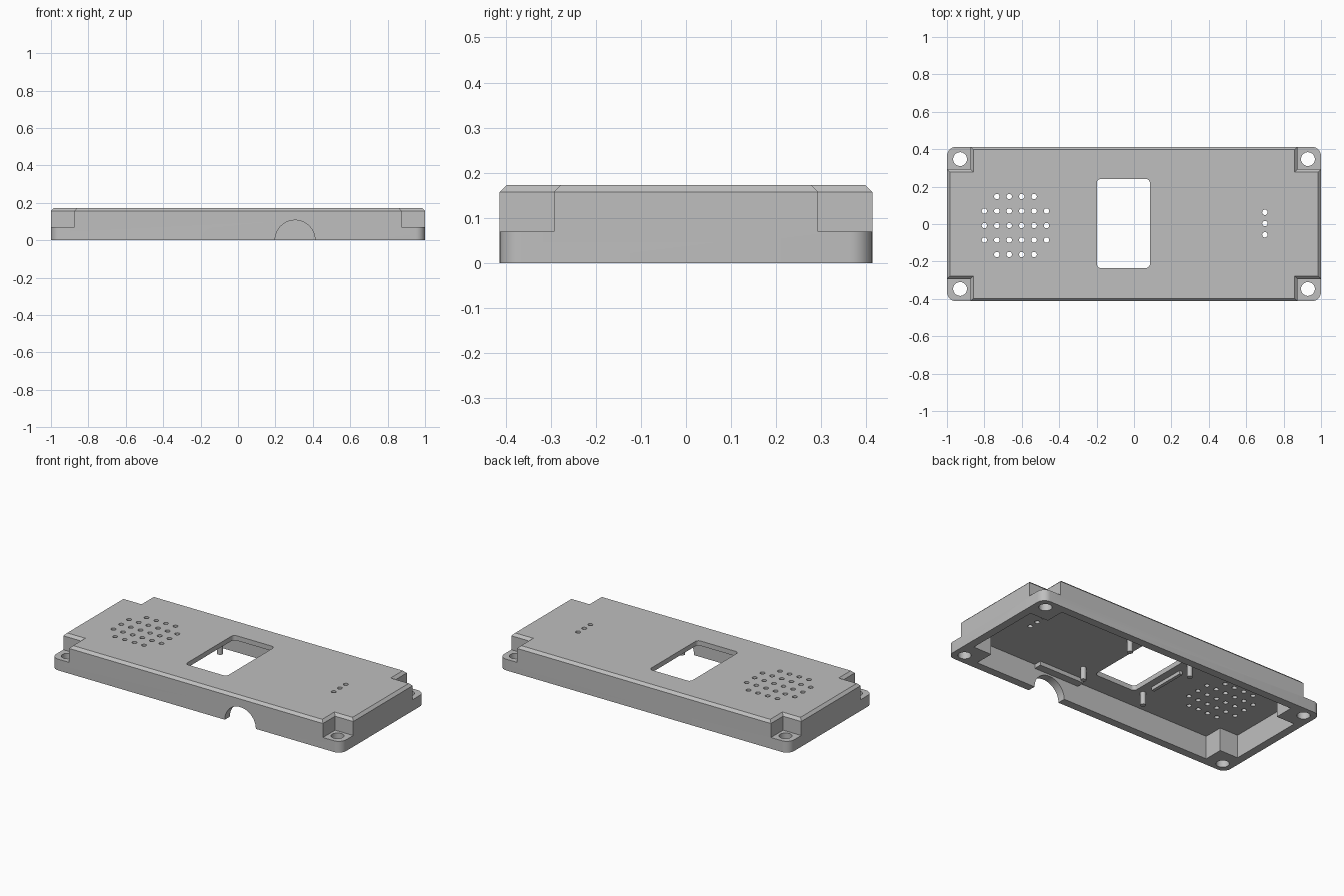
import bpy, bmesh
from math import cos, sin, pi, radians
from mathutils import Matrix

if "Cube" in bpy.data.objects:
    bpy.data.objects.remove(bpy.data.objects["Cube"])

HX, HY, TOP, CEIL, WALL = 1.0, 0.413, 0.173, 0.143, 0.05
NX, NY, LEDGE, CHAMFER = 0.875, 0.293, 0.07, 0.016

grey = bpy.data.materials.new("plain grey")
grey.use_nodes = True
colour = (0.52, 0.52, 0.52, 1)
grey.diffuse_color = colour
grey.node_tree.nodes["Principled BSDF"].inputs["Base Color"].default_value = colour


def rounded(hx, hy, r, cx=0, cy=0, n=8):
    """Outline of a rounded rectangle."""
    pts = []
    for k, (sx, sy) in enumerate([(1, 1), (-1, 1), (-1, -1), (1, -1)]):
        for i in range(n + 1):
            a = (k + i / n) * pi / 2
            pts.append((cx + sx * (hx - r) + r * cos(a), cy + sy * (hy - r) + r * sin(a)))
    return pts


def rect(x0, x1, y0, y1):
    return [(x0, y0), (x1, y0), (x1, y1), (x0, y1)]


def circle(x, y, r, n=20):
    return [(x + r * cos(2 * pi * i / n), y + r * sin(2 * pi * i / n)) for i in range(n)]


def loft(bm, *rings):
    """Closed solid through matching outlines, each given as (outline, z)."""
    loops = [[bm.verts.new((x, y, z)) for x, y in pts] for pts, z in rings]
    n = len(loops[0])
    for low, high in zip(loops, loops[1:]):
        for i in range(n):
            j = (i + 1) % n
            bm.faces.new((low[i], low[j], high[j], high[i]))
    bm.faces.new(loops[0][::-1])
    bm.faces.new(loops[-1])


def finish(bm, name):
    bmesh.ops.recalc_face_normals(bm, faces=bm.faces)
    mesh = bpy.data.meshes.new(name)
    bm.to_mesh(mesh)
    bm.free()
    obj = bpy.data.objects.new(name, mesh)
    bpy.context.collection.objects.link(obj)
    mesh.materials.append(grey)
    return obj


def select(obj):
    bpy.ops.object.select_all(action="DESELECT")
    obj.select_set(True)
    bpy.context.view_layer.objects.active = obj


def cut(target, bm):
    cutter = finish(bm, "cutter")
    cutter.hide_render = True
    select(target)
    mod = target.modifiers.new("cut", "BOOLEAN")
    mod.operation, mod.solver, mod.object = "DIFFERENCE", "EXACT", cutter
    bpy.ops.object.modifier_apply(modifier=mod.name)
    bpy.data.objects.remove(cutter)


def smooth(obj):
    select(obj)
    bpy.ops.object.shade_smooth_by_angle(angle=radians(30))


# Cover block with chamfered top
bm = bmesh.new()
outline = rounded(HX, HY, 0.05)
loft(bm, (outline, 0), (outline, TOP - CHAMFER),
     (rounded(HX - CHAMFER, HY - CHAMFER, 0.05 - CHAMFER), TOP))
cover = finish(bm, "cover")

# Corner notches, flared at the top to continue the chamfer
corners = [(sx, sy) for sx in (-1, 1) for sy in (-1, 1)]
bm = bmesh.new()
for sx, sy in corners:
    def corner(grow):
        return rect(sx * (NX - grow), sx * 1.1, sy * (NY - grow), sy * 0.5)
    loft(bm, (corner(0), LEDGE), (corner(0), TOP - CHAMFER), (corner(2 * CHAMFER), TOP + CHAMFER))
cut(cover, bm)

# Hollow underside that follows the notches
ax, ay, bx, by = HX - WALL, HY - WALL, NX - WALL, NY - WALL
quarter = [(ax, by), (bx, by), (bx, ay)]
plus = (quarter + [(-x, y) for x, y in quarter[::-1]]
        + [(-x, -y) for x, y in quarter] + [(x, -y) for x, y in quarter[::-1]])
bm = bmesh.new()
loft(bm, (plus, -0.1), (plus, CEIL))
cut(cover, bm)

# Screen window, screw holes, speaker grid and indicator holes
bm = bmesh.new()
holes = [rounded(0.142, 0.238, 0.022, -0.057, 0.003)]
holes += [circle(sx * 0.93, sy * 0.347, 0.037, 32) for sx, sy in corners]
for row in range(5):
    for col in range(6):
        if row in (0, 4) and col in (0, 5):
            continue
        holes.append(circle(-0.8 + col * 0.0665, -0.163 + row * 0.0775, 0.0145))
holes += [circle(0.7, 0.003 + k * 0.06, 0.0145) for k in (-1, 0, 1)]
for pts in holes:
    loft(bm, (pts, -0.1), (pts, 0.3))
cut(cover, bm)

# Half-round cable opening in the front wall
bm = bmesh.new()
loft(bm, (circle(0, 0, 0.107, 64), -0.2), (circle(0, 0, 0.107, 64), 0.2))
bm.transform(Matrix.Translation((0.305, -HY, 0)) @ Matrix.Rotation(pi / 2, 4, "X"))
cut(cover, bm)
smooth(cover)

# Four locating pegs around the window
for i, (x, y) in enumerate([(0.18, -0.22), (0.18, 0.18), (-0.25, -0.22), (-0.25, 0.18)]):
    bm = bmesh.new()
    loft(bm, (circle(x, y, 0.016), 0.065), (circle(x, y, 0.016), CEIL + 0.005))
    smooth(finish(bm, f"peg_{i + 1}"))

# Ribs under the ceiling
for name, pts, z in [("window_rib", rect(-0.265, -0.245, -0.14, 0.1), 0.122),
                     ("cable_rib", rect(0.1, 0.41, -HY + 0.03, -0.315), 0.118)]:
    bm = bmesh.new()
    loft(bm, (pts, z), (pts, CEIL + 0.005))
    finish(bm, name)
